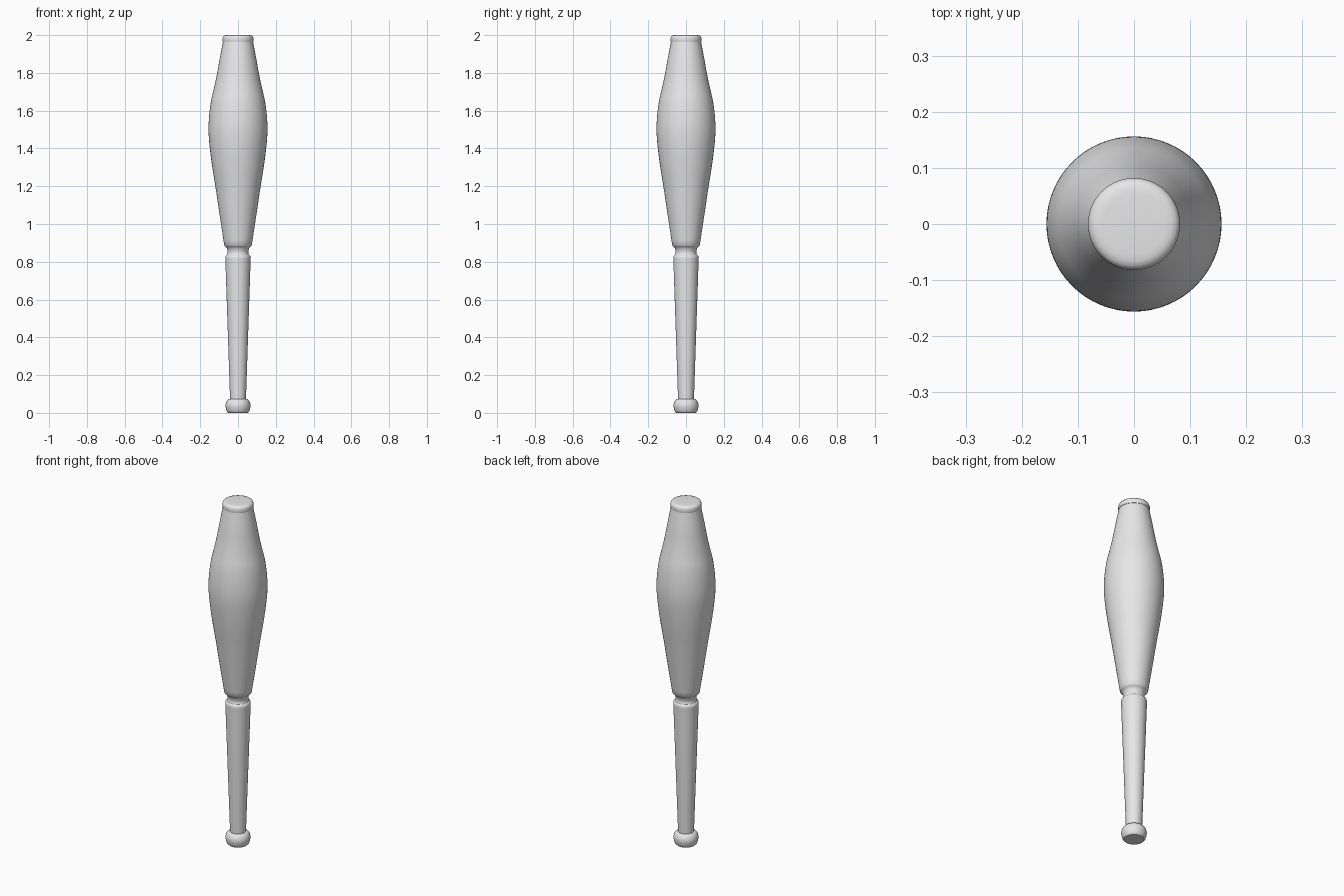
import bpy, bmesh, math
from mathutils import Vector

if "Cube" in bpy.data.objects:
    bpy.data.objects.remove(bpy.data.objects["Cube"])

SEG = 64

grey = bpy.data.materials.new("light grey")
grey.diffuse_color = (0.8, 0.8, 0.8, 1)
grey.use_nodes = True
grey.node_tree.nodes["Principled BSDF"].inputs["Base Color"].default_value = grey.diffuse_color


def smooth_profile(pts, steps=4):
    """Catmull-Rom curve through (radius, z) points."""
    p = [Vector(q) for q in pts]
    p = [2 * p[0] - p[1]] + p + [2 * p[-1] - p[-2]]
    out = []
    for i in range(1, len(p) - 2):
        a, b, c, d = p[i - 1:i + 3]
        for s in range(steps):
            t = s / steps
            out.append(0.5 * (2 * b + (c - a) * t + (2 * a - 5 * b + 4 * c - d) * t * t
                              + (3 * b - a - 3 * c + d) * t ** 3))
    out.append(p[-2])
    return [tuple(v) for v in out]


def lathe(name, profile):
    """Closed solid of revolution from a bottom-to-top profile."""
    bm = bmesh.new()
    rings = [[bm.verts.new((r * math.cos(2 * math.pi * i / SEG),
                            r * math.sin(2 * math.pi * i / SEG), z))
              for i in range(SEG)] for r, z in profile]
    for lo, hi in zip(rings, rings[1:]):
        for i in range(SEG):
            j = (i + 1) % SEG
            bm.faces.new((lo[i], lo[j], hi[j], hi[i]))
    bm.faces.new(rings[0][::-1])
    bm.faces.new(rings[-1])
    mesh = bpy.data.meshes.new(name)
    bm.to_mesh(mesh)
    bm.free()
    mesh.materials.append(grey)
    ob = bpy.data.objects.new(name, mesh)
    bpy.context.collection.objects.link(ob)
    bpy.context.view_layer.objects.active = ob
    ob.select_set(True)
    bpy.ops.object.shade_smooth_by_angle(angle=math.radians(35))
    ob.select_set(False)


# Rounded end knob with flat base
lathe("knob", smooth_profile([(0.052, 0), (0.060, 0.010), (0.066, 0.035),
                              (0.063, 0.055), (0.053, 0.070), (0.042, 0.074)]))

# Tapered handle with a rounded shoulder
lathe("handle", [(0.042, 0.07), (0.067, 0.815), (0.067, 0.823),
                 (0.065, 0.830), (0.060, 0.836), (0.054, 0.838)])

# Narrow neck groove between handle and body
lathe("neck", smooth_profile([(0.060, 0.832), (0.055, 0.845), (0.055, 0.858),
                              (0.060, 0.873), (0.070, 0.884)]))

# Bulging body
lathe("body", [(0.066, 0.880)] + smooth_profile(
    [(0.073, 0.888), (0.090, 1.0), (0.105, 1.1), (0.120, 1.2), (0.136, 1.3),
     (0.149, 1.4), (0.156, 1.49), (0.153, 1.57), (0.143, 1.65), (0.127, 1.72),
     (0.112, 1.79), (0.096, 1.88), (0.079, 1.966)]))

# Top cap with rounded rim
lathe("top_cap", [(0.076, 1.962), (0.081, 1.964), (0.082, 1.970), (0.082, 1.983),
                  (0.080, 1.990), (0.075, 1.996), (0.066, 1.999), (0.055, 2.0)])
